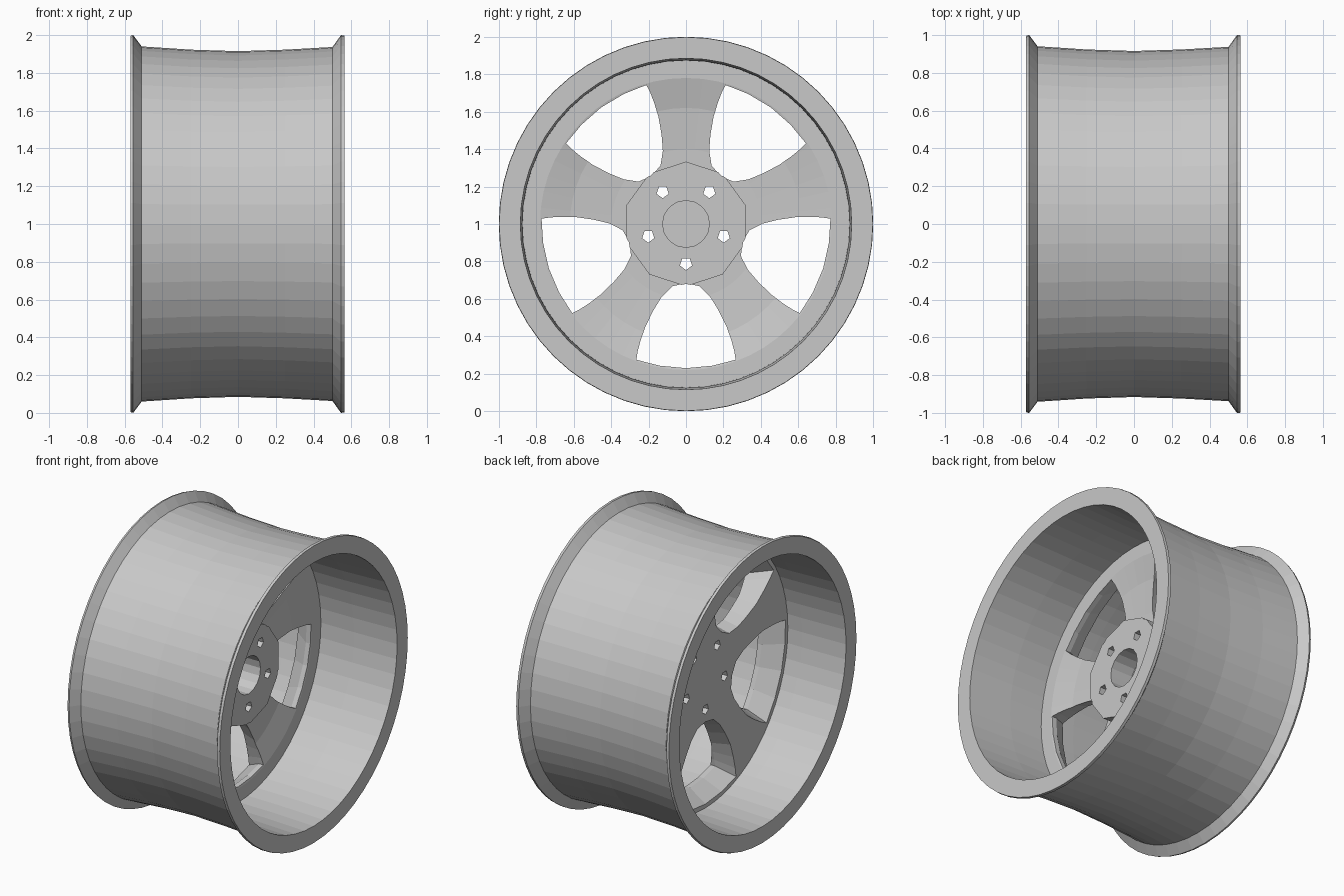
import bpy, bmesh, math

if "Cube" in bpy.data.objects:
    bpy.data.objects.remove(bpy.data.objects["Cube"])

SEG = 56
CZ = 1.0  # height of the wheel axis (axis runs along x)

metal = bpy.data.materials.new("grey_metal")
metal.diffuse_color = (0.58, 0.58, 0.58, 1)
metal.use_nodes = True
metal.node_tree.nodes["Principled BSDF"].inputs["Base Color"].default_value = metal.diffuse_color


def finish(bm, name):
    bmesh.ops.remove_doubles(bm, verts=bm.verts, dist=1e-5)
    bmesh.ops.recalc_face_normals(bm, faces=bm.faces)
    me = bpy.data.meshes.new(name)
    bm.to_mesh(me)
    bm.free()
    me.materials.append(metal)
    ob = bpy.data.objects.new(name, me)
    bpy.context.collection.objects.link(ob)
    return ob


def lathe(name, profile, closed):
    """Revolve (x, radius) points around the wheel axis."""
    bm = bmesh.new()
    rings = []
    for x, r in profile:
        rings.append([bm.verts.new((x, r * math.cos(2 * math.pi * i / SEG),
                                    CZ + r * math.sin(2 * math.pi * i / SEG))) for i in range(SEG)])
    n = len(rings)
    for k in range(n if closed else n - 1):
        a, b = rings[k], rings[(k + 1) % n]
        for i in range(SEG):
            j = (i + 1) % SEG
            bm.faces.new((a[i], a[j], b[j], b[i]))
    return finish(bm, name)


def prism(name, loops, angle=0.0):
    """Loft (x, [(u, v)...]) sections; v points outward along angle."""
    bm = bmesh.new()
    c, s = math.cos(angle), math.sin(angle)
    rings = [[bm.verts.new((x, v * c - u * s, CZ + v * s + u * c)) for u, v in pts]
             for x, pts in loops]
    for a, b in zip(rings, rings[1:]):
        for i in range(len(a)):
            j = (i + 1) % len(a)
            bm.faces.new((a[i], a[j], b[j], b[i]))
    bm.faces.new(rings[0])
    bm.faces.new(rings[-1])
    return finish(bm, name)


def circle(r, n, v0=0.0):
    return [(r * math.sin(2 * math.pi * i / n), v0 + r * math.cos(2 * math.pi * i / n)) for i in range(n)]


# barrel with flared lips at both ends
lathe("rim_barrel", [
    (-0.57, 0.885), (-0.57, 0.995), (-0.555, 1.0), (-0.51, 0.94), (-0.25, 0.923), (0, 0.915),
    (0.25, 0.923), (0.5, 0.937), (0.545, 1.0), (0.563, 0.998), (0.563, 0.885),
    (0.25, 0.875), (0, 0.873), (-0.25, 0.875)], True)

# spoke disc with flat outer face and dished inner face
disc = lathe("spoke_disc", [
    (-0.145, 0), (-0.145, 0.885), (0.005, 0.885), (0.005, 0.78), (-0.03, 0.62),
    (-0.045, 0.4), (-0.045, 0)], False)

# ten-sided mounting pad
hub = prism("hub_pad", [(-0.1, circle(0.333, 10)), (0.08, circle(0.333, 10))], math.pi / 2)

# cutters: five windows, five bolt holes, centre pocket
half = [(0, 0.32), (0.07, 0.335), (0.125, 0.39), (0.17, 0.46), (0.217, 0.55),
        (0.242, 0.62), (0.258, 0.68), (0.265, 0.725), (0.14, 0.757), (0, 0.77)]
window = half + [(-u, v) for u, v in half[-2:0:-1]]
# the windows flare towards the outer face, up to the barrel wall
wide = [(u * 1.25, 0.55 + (v - 0.55) * (1.4 if v > 0.55 else 1.12)) for u, v in window]
cutters = []
for k in range(5):
    a = -math.pi / 2 + k * 2 * math.pi / 5
    cutters.append(prism("window_cutter", [(-0.16, wide), (-0.03, window), (0.3, window)], a))
    cutters.append(prism("bolt_cutter", [(-0.3, circle(0.034, 5, 0.212)),
                                         (0.3, circle(0.034, 5, 0.212))], a))
cutters.append(prism("pocket_cutter", [(-0.08, circle(0.125, 16)), (0.3, circle(0.125, 16))]))

for ob in (disc, hub):
    bpy.context.view_layer.objects.active = ob
    for cut in cutters:
        m = ob.modifiers.new("cut", "BOOLEAN")
        m.operation = "DIFFERENCE"
        m.solver = "EXACT"
        m.object = cut
        bpy.ops.object.modifier_apply(modifier=m.name)

for cut in cutters:
    bpy.data.objects.remove(cut)
